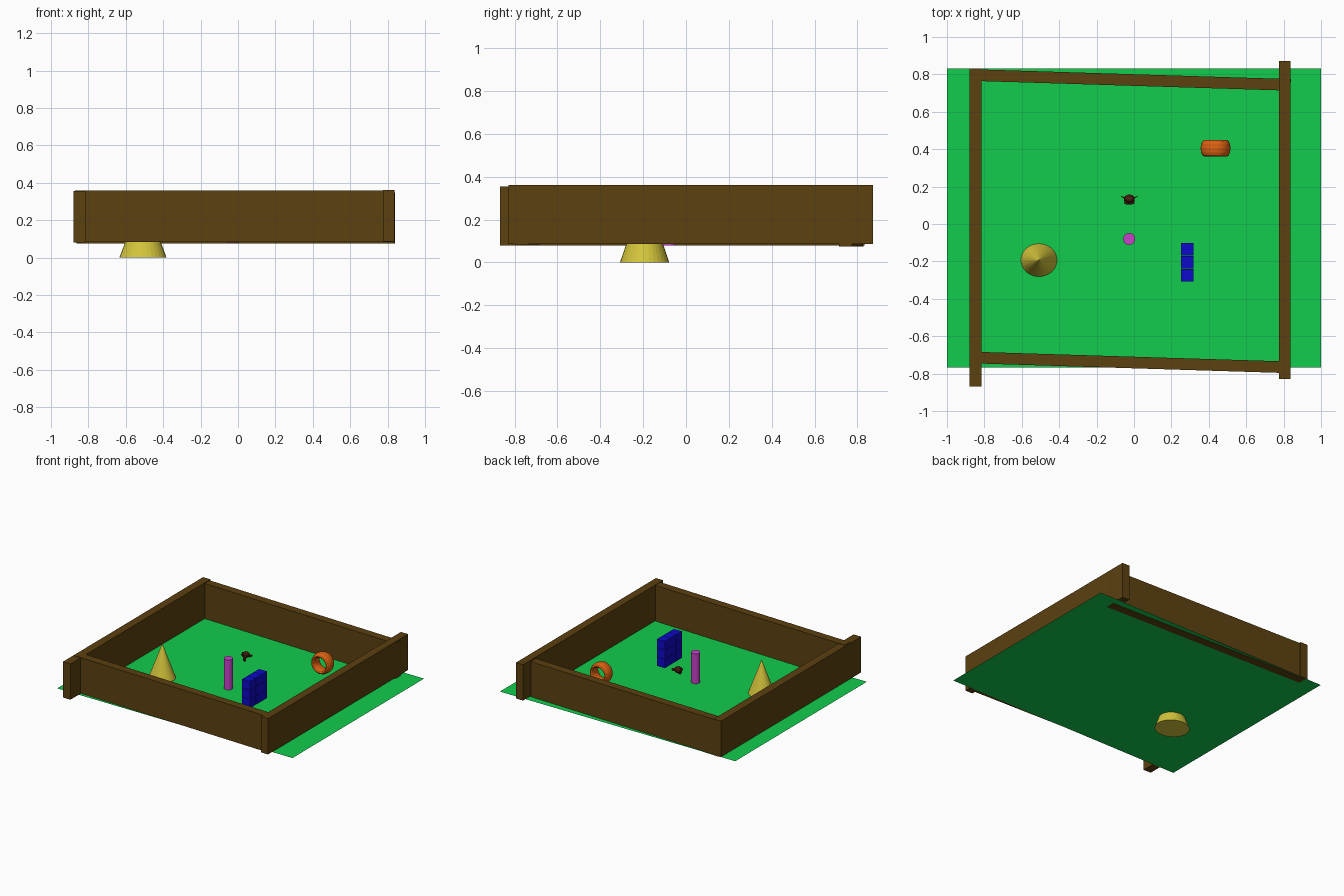
import bpy, math

if "Cube" in bpy.data.objects:
    bpy.data.objects.remove(bpy.data.objects["Cube"])


def material(name, rgb):
    m = bpy.data.materials.new(name)
    m.diffuse_color = (*rgb, 1)
    m.use_nodes = True
    m.node_tree.nodes["Principled BSDF"].inputs["Base Color"].default_value = m.diffuse_color
    return m


GREEN = material("grass_green", (0.006, 0.60, 0.075))
BROWN = material("wood_brown", (0.105, 0.052, 0.005))
YELLOW = material("yellow", (0.66, 0.56, 0.045))
PURPLE = material("purple", (0.58, 0.055, 0.60))
BLUE = material("blue", (0.004, 0.003, 0.60))
ORANGE = material("orange", (0.72, 0.12, 0.006))
DARK = material("dark_brown", (0.08, 0.018, 0.007))


def finish(name, mat, scale=(1, 1, 1)):
    ob = bpy.context.object
    ob.name = name
    ob.scale = scale
    ob.data.materials.append(mat)
    return ob


def box(name, mat, centre, size, turn=0):
    bpy.ops.mesh.primitive_cube_add(size=1, location=centre, rotation=(0, 0, turn))
    return finish(name, mat, size)


FLOOR = 0.079

# Lawn: a single thin sheet
bpy.ops.mesh.primitive_plane_add(size=1, location=(0, 0.032, FLOOR))
finish("lawn", GREEN, (2, 1.597, 1))

# Fence boards: the front and back ones sit slightly askew
box("left_wall", BROWN, (-0.848, -0.018, 0.2175), (0.063, 1.70, 0.275))
box("right_wall", BROWN, (0.805, 0.022, 0.2235), (0.061, 1.70, 0.275))
box("front_wall", BROWN, (-0.02, -0.740, 0.2205), (1.70, 0.062, 0.275), -0.031)
box("back_wall", BROWN, (-0.012, 0.770, 0.2115), (1.70, 0.062, 0.275), -0.031)

# Cone, sunk through the lawn
bpy.ops.mesh.primitive_cone_add(vertices=32, radius1=1, depth=0.338,
                                location=(-0.508, -0.193, 0.169))
finish("cone", YELLOW, (0.126, 0.115, 1))

# Post
bpy.ops.mesh.primitive_cylinder_add(vertices=32, radius=0.032, depth=0.23,
                                    location=(-0.026, -0.08, FLOOR + 0.116))
finish("post", PURPLE)

# Stack of blocks, three by three
for row in range(3):
    for col in range(3):
        box(f"block_{row}_{col}", BLUE,
            (0.284, -0.204 + (col - 1) * 0.069, 0.206 + (row - 1) * 0.069),
            (0.067, 0.067, 0.067))

# Upright ring, widened along its axis
bpy.ops.mesh.primitive_torus_add(major_segments=48, minor_segments=12,
                                 major_radius=0.062, minor_radius=0.018,
                                 location=(0.436, 0.405, 0.212),
                                 rotation=(math.pi / 2, 0, 0))
finish("ring", ORANGE, (1, 1, 2.4))

# Little animal head
bpy.ops.mesh.primitive_monkey_add(size=2, location=(-0.025, 0.131, 0.245))
finish("animal_head", DARK, (0.033, 0.033, 0.033))
